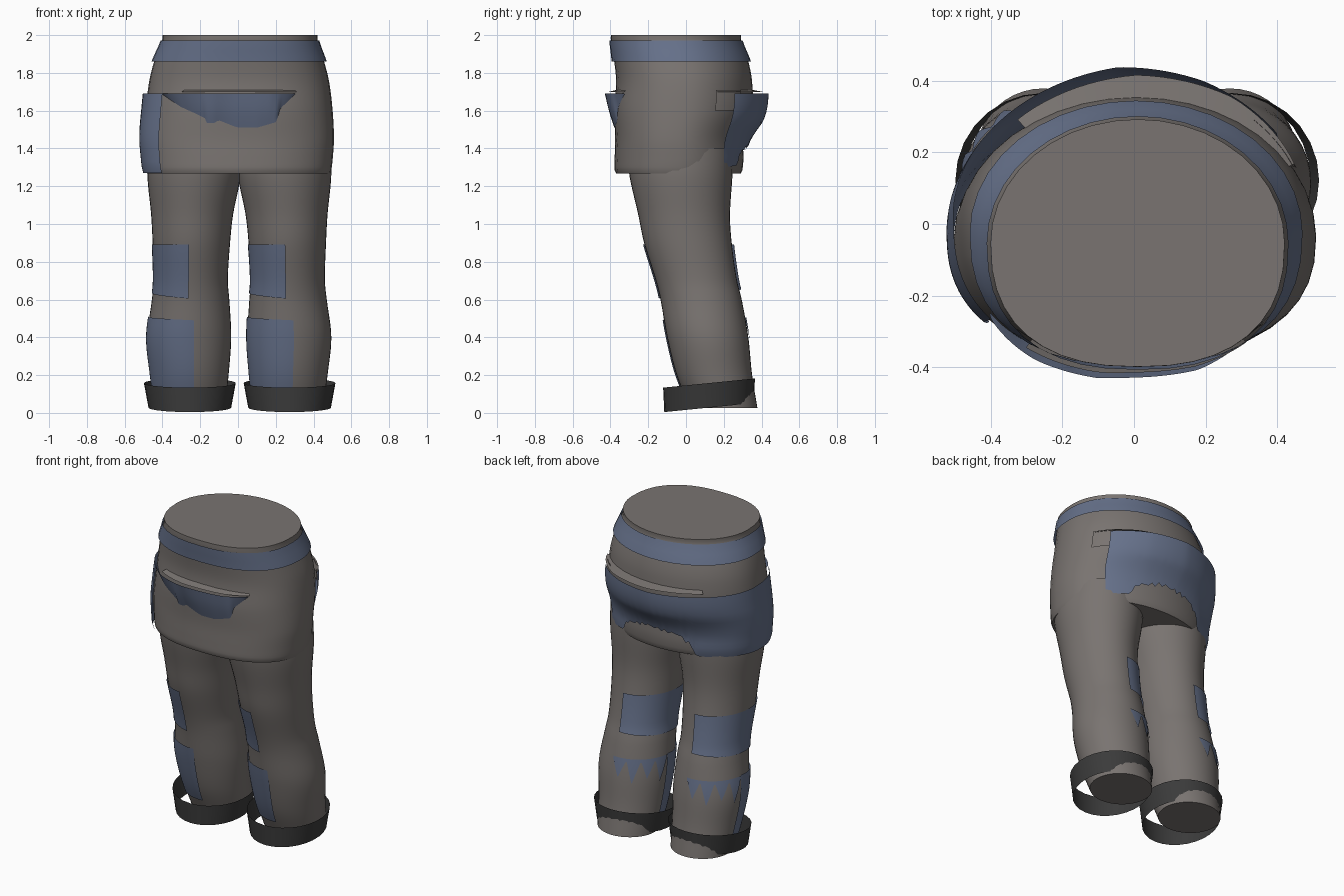
import bpy, bmesh, math

if "Cube" in bpy.data.objects:
    bpy.data.objects.remove(bpy.data.objects["Cube"])


def material(name, rgb):
    m = bpy.data.materials.new(name)
    m.diffuse_color = (*rgb, 1)
    m.use_nodes = True
    m.node_tree.nodes["Principled BSDF"].inputs["Base Color"].default_value = m.diffuse_color
    return m


GREY = material("warm grey cloth", (0.192, 0.174, 0.164))
BLUE = material("slate blue cloth", (0.132, 0.165, 0.255))
DARK = material("charcoal cuff", (0.043, 0.043, 0.043))

# Cross-sections, bottom to top: z, centre x, centre y, radius x, radius y
PELVIS = [(1.268, .003, -.04, .485, .33), (1.285, .003, -.04, .491, .338),
          (1.34, .003, -.037, .498, .341), (1.45, .003, -.035, .505, .34),
          (1.6, .006, -.015, .495, .365), (1.75, .006, -.01, .477, .36),
          (1.86, .006, -.025, .450, .355), (1.97, .01, -.053, .412, .345),
          (2.0, .01, -.053, .410, .345)]
LEG = [(.026, .26, .2, .185, .178), (.2, .262, .15, .205, .2),
       (.4, .265, .115, .222, .215), (.6, .258, .08, .205, .215),
       (.7, .257, .055, .196, .215), (.9, .254, .01, .205, .232),
       (1.05, .25, -.01, .217, .243), (1.26, .24, -.027, .247, .273),
       (1.4, .24, -.03, .24, .28)]
LEG_SHIFT = .007
SQUARE = 2 / 2.4  # fuller front corners on the hips


def section(table, z):
    """Smoothly interpolated cross-section at height z."""
    z = min(max(z, table[0][0]), table[-1][0])
    i = 0
    while i < len(table) - 2 and z > table[i + 1][0]:
        i += 1

    def slope(k, c):
        a, b = table[max(k - 1, 0)], table[min(k + 1, len(table) - 1)]
        return (b[c] - a[c]) / (b[0] - a[0])

    p, q = table[i], table[i + 1]
    h = q[0] - p[0]
    t = (z - p[0]) / h
    return [(2 * t**3 - 3 * t**2 + 1) * p[c] + (t**3 - 2 * t**2 + t) * h * slope(i, c)
            + (3 * t**2 - 2 * t**3) * q[c] + (t**3 - t**2) * h * slope(i + 1, c)
            for c in range(1, 5)]


def direction(table, deg):
    c, s = math.cos(math.radians(deg)), math.sin(math.radians(deg))
    if table is PELVIS and s < 0:
        c, s = math.copysign(abs(c)**SQUARE, c), -abs(s)**SQUARE
    return c, s


def on_surface(table, side, deg, z, off=0):
    cx, cy, rx, ry = section(table, z)
    c, s = direction(table, deg)
    shift = LEG_SHIFT if table is LEG else 0
    return (side * cx + shift + (rx + off) * c, cy + (ry + off) * s, z)


def grid(name, mat, point, cols, rows, closed=False, caps=False):
    """Surface from point(u, t): u runs anticlockwise, t runs downwards."""
    bm = bmesh.new()
    n = cols if closed else cols + 1
    v = [[bm.verts.new(point(i / cols, j / rows)) for i in range(n)]
         for j in range(rows + 1)]
    for j in range(rows):
        for i in range(cols):
            k = (i + 1) % n
            bm.faces.new((v[j][i], v[j + 1][i], v[j + 1][k], v[j][k]))
    if caps:
        bm.faces.new(v[0])
        bm.faces.new(v[-1][::-1])
    mesh = bpy.data.meshes.new(name)
    bm.to_mesh(mesh)
    bm.free()
    mesh.materials.append(mat)
    ob = bpy.data.objects.new(name, mesh)
    bpy.context.collection.objects.link(ob)
    bpy.ops.object.select_all(action="DESELECT")
    ob.select_set(True)
    bpy.context.view_layer.objects.active = ob
    bpy.ops.object.shade_smooth_by_angle(angle=math.radians(40))
    return ob


def tube(name, mat, table, side, rows):
    lo, hi = table[0][0], table[-1][0]
    grid(name, mat, lambda u, t: on_surface(table, side, 360 * u, hi + (lo - hi) * t),
         40, rows, closed=True, caps=True)


def patch(name, mat, table, side, a0, a1, top, low, off, cols=28, rows=10):
    """Thin cloth lying over a body; top, low and off vary with the angle."""
    def point(u, t):
        a = a0 + (a1 - a0) * u
        z = top(a) + (low(a) - top(a)) * t
        return on_surface(table, side, a, z, off(a, z))
    grid(name, mat, point, cols, rows)


def lerp(x, *pairs):
    """Piecewise linear curve through (x, y) pairs."""
    for (x0, y0), (x1, y1) in zip(pairs, pairs[1:]):
        if x <= x1:
            return y0 + (y1 - y0) * max(0, (x - x0) / (x1 - x0))
    return pairs[-1][1]


# Hips and waistband
tube("hips", GREY, PELVIS, 1, 44)
grid("waistband", BLUE,
     lambda u, t: on_surface(PELVIS, 1, 360 * u, 1.972 - .112 * t, .008 + .006 * t),
     40, 4, closed=True)


# Side and back wrap, with a ragged arch cut from its hem
def wrap_hem(a):
    arch = lerp(a, (42, 1.3), (60, 1.31), (66, 1.38), (85, 1.42), (108, 1.40),
                (117, 1.34), (121, 1.27))
    return arch + (.012 * math.sin(a * 1.1) if 64 < a < 117 else 0)


def wrap_off(a, z):
    upper = lerp(a, (42, .035), (70, .07), (95, .085), (140, .05), (180, .023), (222, .012))
    lower = lerp(a, (42, .015), (100, .016), (150, .022), (180, .019), (222, .012))
    return lower + (upper - lower) * lerp(z, (1.38, 0), (1.54, .85), (1.69, 1))


patch("side_back_wrap", BLUE, PELVIS, 1, 42, 218.5, lambda a: 1.69, wrap_hem,
      wrap_off, cols=72, rows=14)


# Sagging front fold of the wrap
def fold_low(a):
    x = .006 + .49 * direction(PELVIS, a)[0]
    return lerp(x, (-.4, 1.685), (-.3, 1.62), (-.21, 1.58), (-.17, 1.56), (-.16, 1.535),
                (-.12, 1.535), (-.1, 1.55), (0, 1.51), (.1, 1.51), (.2, 1.54),
                (.22, 1.61), (.3, 1.685))


def fold_off(a, z):
    out = lerp(a, (218, .012), (242, .045), (262, .06), (285, .045), (303, .006))
    low = fold_low(a)
    return .002 + (out - .002) * (z - low) / max(.01, 1.69 - low)


patch("front_fold", BLUE, PELVIS, 1, 217, 303, lambda a: 1.69, fold_low, fold_off,
      cols=60, rows=6)


# Grey ledges above the wrap
def ledge(name, a0, a1, out):
    def point(u, t):
        a = a0 + (a1 - a0) * u
        return on_surface(PELVIS, 1, a, 1.712 - .014 * t, -.01 + (out(a) + .01) * t)
    grid(name, GREY, point, 28, 2)


ledge("front_ledge", 237, 304,
      lambda a: lerp(a, (237, .025), (262, .045), (285, .035), (304, .012)))
ledge("back_ledge", 28, 130,
      lambda a: lerp(a, (28, .015), (60, .055), (90, .062), (130, .03)))
patch("hip_flap", GREY, PELVIS, 1, 27, 50, lambda a: 1.71,
      lambda a: 1.60, lambda a, z: .008 + .02 * (a - 27) / 23, cols=8, rows=4)


def tatters(a):
    """Torn hem with pointed tatters."""
    s = (a - 84) / 90 * 4
    spike = max(0, 1 - 2.2 * abs(s % 1 - .5))
    return .485 - (.13 if int(s) % 2 else .10) * spike


for side, word in ((-1, "left"), (1, "right")):
    # Trouser leg
    tube(word + "_leg", GREY, LEG, side, 44)
    # Knee patch wrapped from front to back
    patch(word + "_knee_patch", BLUE, LEG, side, 88, 267, lambda a: .892,
          lambda a: lerp(a, (88, .655), (180, .635), (267, .605)),
          lambda a, z: lerp(a, (88, .012), (180, .005), (267, .008)))
    # Shin panel and tattered calf edge
    patch(word + "_shin_panel", BLUE, LEG, side, 174, 276,
          lambda a: lerp(a, (174, .51), (276, .49)), lambda a: .12,
          lambda a, z: .007)
    patch(word + "_calf_tatters", BLUE, LEG, side, 84, 174, lambda a: .505,
          tatters, lambda a, z: .006, cols=72, rows=4)

    # Flared, tilted cuff
    def cuff(u, t, side=side):
        a = 2 * math.pi * u
        x = side * .264 + .009 + (.243 - .024 * t) * math.cos(a)
        y = .122 + (.243 - .006 * t) * math.sin(a)
        return (x, y, .158 - .13 * t + .1 * (y - .122))
    grid(word + "_cuff", DARK, cuff, 28, 2, closed=True)
